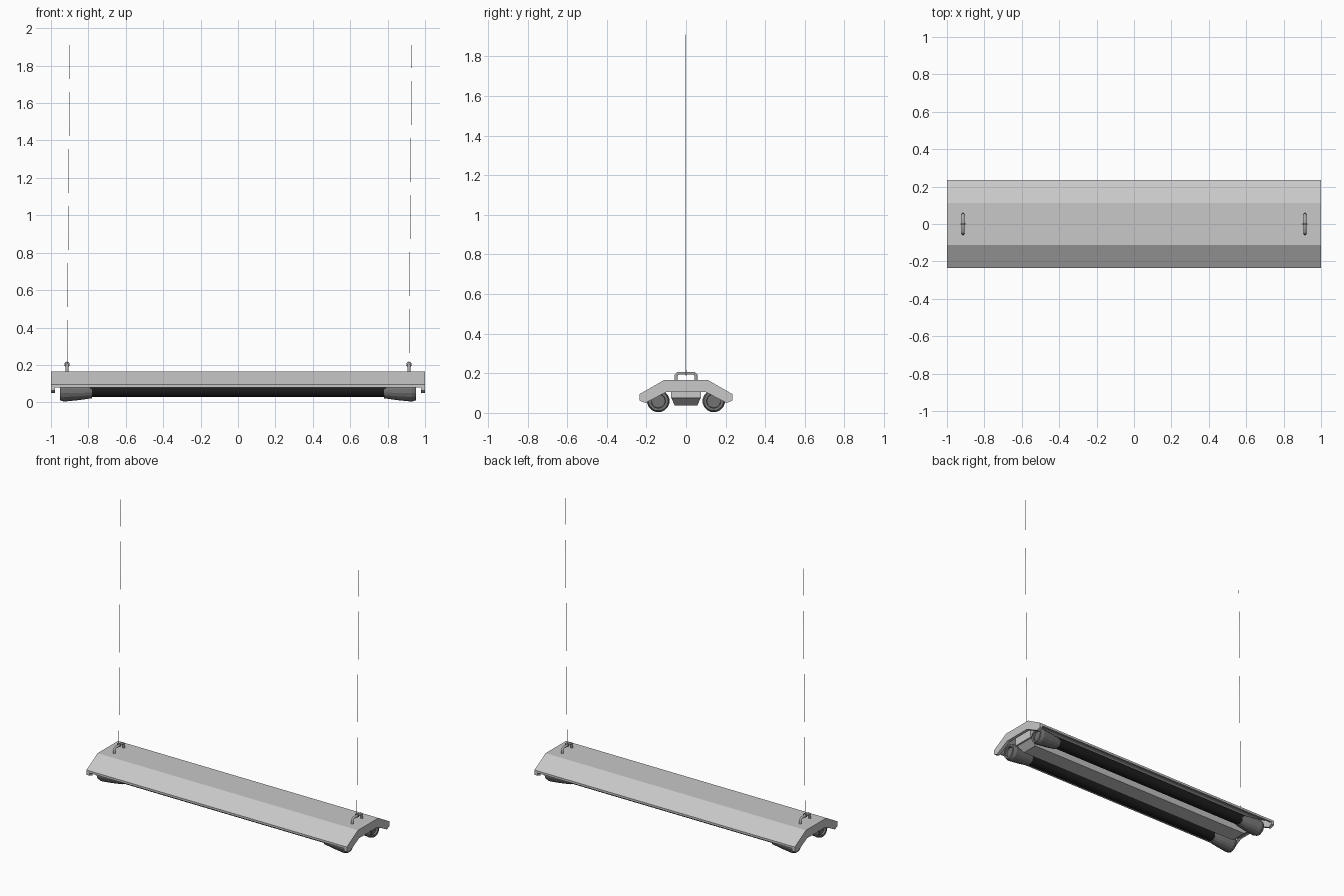
import bpy, bmesh, math
from mathutils import Vector

cube = bpy.data.objects.get("Cube")
if cube:
    bpy.data.objects.remove(cube, do_unlink=True)


def material(name, r, g, b):
    m = bpy.data.materials.new(name)
    m.use_nodes = True
    m.diffuse_color = (r, g, b, 1)
    m.node_tree.nodes["Principled BSDF"].inputs["Base Color"].default_value = (r, g, b, 1)
    return m


PAINT = material("light grey paint", 0.58, 0.58, 0.58)
SOCKET = material("dark grey plastic", 0.17, 0.17, 0.17)
TUBE = material("black tube", 0.012, 0.012, 0.012)
STEEL = material("grey steel", 0.4, 0.4, 0.4)


def finish(name, bm, mat, smooth=False):
    bmesh.ops.recalc_face_normals(bm, faces=bm.faces)
    mesh = bpy.data.meshes.new(name)
    bm.to_mesh(mesh)
    bm.free()
    mesh.materials.append(mat)
    ob = bpy.data.objects.new(name, mesh)
    bpy.context.collection.objects.link(ob)
    if smooth:
        bpy.ops.object.select_all(action="DESELECT")
        ob.select_set(True)
        bpy.context.view_layer.objects.active = ob
        bpy.ops.object.shade_smooth_by_angle(angle=math.radians(35))
    return ob


def mirrored(half):
    """Complete a half outline of (y, z) points across y = 0."""
    return half + [(-y, z) for y, z in reversed(half)]


def prism(name, profile, x0, x1, mat):
    """Extrude a (y, z) outline along x."""
    bm = bmesh.new()
    face = bm.faces.new([bm.verts.new((x0, y, z)) for y, z in profile])
    new = bmesh.ops.extrude_face_region(bm, geom=[face])["geom"]
    bmesh.ops.translate(bm, vec=(x1 - x0, 0, 0),
                        verts=[v for v in new if isinstance(v, bmesh.types.BMVert)])
    return finish(name, bm, mat)


def lathe(name, steps, y, z, mat, sides, smooth=False):
    """Stack (x, radius) rings along x and cap both ends."""
    bm = bmesh.new()
    rings = []
    for x, r in steps:
        rings.append([bm.verts.new((x, y + r * math.cos(a), z + r * math.sin(a)))
                      for a in (math.tau * (i + 0.5) / sides for i in range(sides))])
    for a, b in zip(rings, rings[1:]):
        for i in range(sides):
            j = (i + 1) % sides
            bm.faces.new((a[i], a[j], b[j], b[i]))
    bm.faces.new(rings[0])
    bm.faces.new(rings[-1])
    return finish(name, bm, mat, smooth)


def rod(name, points, radius, mat, closed=False):
    """Round wire following a path, as a bevelled curve."""
    curve = bpy.data.curves.new(name, "CURVE")
    curve.dimensions = "3D"
    curve.bevel_depth = radius
    curve.bevel_resolution = 1
    curve.use_fill_caps = True
    line = curve.splines.new("POLY")
    line.points.add(len(points) - 1)
    for p, co in zip(line.points, points):
        p.co = (*co, 1)
    line.use_cyclic_u = closed
    curve.materials.append(mat)
    ob = bpy.data.objects.new(name, curve)
    bpy.context.collection.objects.link(ob)
    return ob


# Folded sheet cover
prism("cover", mirrored([(0.234, 0.08), (0.234, 0.095), (0.112, 0.165)])
      + [(-0.222, 0.08), (-0.222, 0.088), (-0.108, 0.153),
         (0.108, 0.153), (0.222, 0.088), (0.222, 0.08)], -1, 1, PAINT)

# Ballast channel: upper strip and lower tray with sloped ends
prism("channel_base", mirrored([(0.08, 0.155), (0.075, 0.075)]), -0.95, 0.95, PAINT)
tray = prism("channel_tray", mirrored([(0.074, 0.076), (0.058, 0.038)]), -0.94, 0.94, PAINT)
for v in tray.data.vertices:
    if v.co.z < 0.05:
        v.co.x *= 0.95

for side, s in (("right", -1), ("left", 1)):
    # End plates following the cover outline
    prism(side + "_end_plate", mirrored([(0.074, 0.105), (0.1, 0.105), (0.205, 0.05),
                                         (0.234, 0.062), (0.234, 0.095), (0.112, 0.165)]),
          s * 0.978, s, PAINT)

    # Flared lamp holders with a recessed end
    for place, y in (("front", -0.14), ("back", 0.14)):
        lathe(f"{place}_{side}_lamp_holder",
              [(s * 0.78, 0.039), (s * 0.85, 0.049), (s * 0.93, 0.057), (s * 0.953, 0.05),
               (s * 0.953, 0.036), (s * 0.94, 0.034)], y, 0.06, SOCKET, 16)

    # Hanger staple, eyelet and thin suspension wire
    x = s * 0.914
    rod(side + "_hanger", [(x, -0.05, 0.163), (x, -0.05, 0.19), (x, -0.04, 0.2),
                           (x, 0.04, 0.2), (x, 0.05, 0.19), (x, 0.05, 0.163)], 0.009, STEEL)
    rod(side + "_eyelet", [(x + 0.012 * math.cos(a), 0, 0.203 + 0.012 * math.sin(a))
                           for a in (math.tau * i / 12 for i in range(12))], 0.003, STEEL, True)
    rod(side + "_wire", [(x, -0.002, 0.2), (x + 0.015, -0.002, 1.91)], 0.0012, STEEL)

# Lamp tubes
for place, y in (("front", -0.14), ("back", 0.14)):
    lathe(place + "_tube", [(-0.9, 0.038), (0.9, 0.038)], y, 0.067, TUBE, 24, True)
